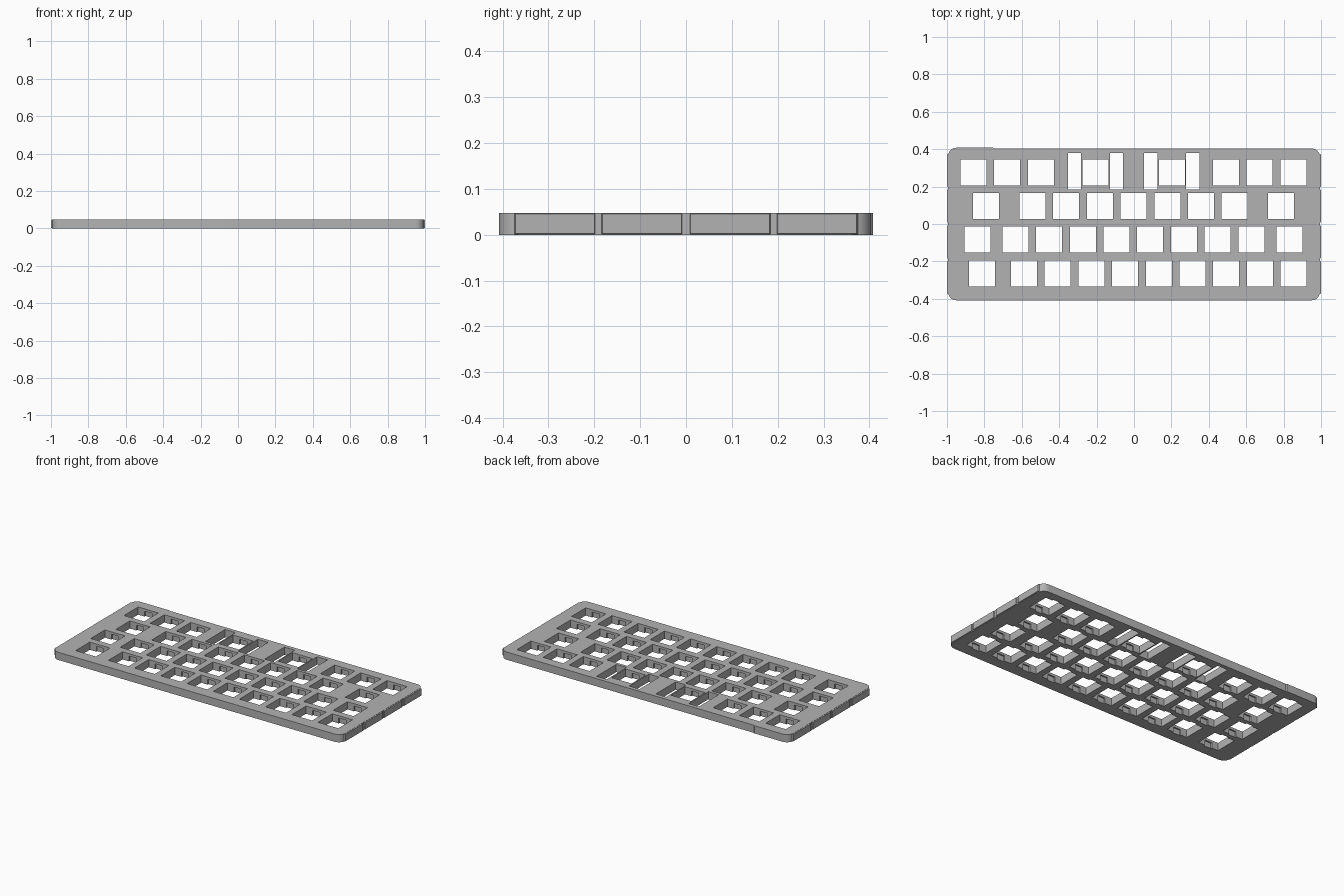
import bpy, bmesh, math
from mathutils import Vector

cube = bpy.data.objects.get("Cube")
if cube:
    bpy.data.objects.remove(cube, do_unlink=True)

THICK = 0.048       # plate thickness
SIDE = 0.994        # half width without the edge pads
HOLE = 0.139        # switch opening
PITCH = 0.1802      # spacing of neighbouring keys

grey = bpy.data.materials.new("plate_grey")
grey.use_nodes = True
grey.diffuse_color = (0.45, 0.45, 0.45, 1)
grey.node_tree.nodes["Principled BSDF"].inputs["Base Color"].default_value = (0.45, 0.45, 0.45, 1)


def make_object(name, bm):
    bmesh.ops.recalc_face_normals(bm, faces=bm.faces)
    mesh = bpy.data.meshes.new(name)
    bm.to_mesh(mesh)
    bm.free()
    mesh.materials.append(grey)
    obj = bpy.data.objects.new(name, mesh)
    bpy.context.collection.objects.link(obj)
    return obj


def add_box(bm, x, y, z0, z1, sx, sy):
    verts = bmesh.ops.create_cube(bm, size=1)["verts"]
    for v in verts:
        v.co = Vector((x + v.co.x * sx, y + v.co.y * sy, (z0 + z1) / 2 + v.co.z * (z1 - z0)))
    return verts


def run(start, count):
    return [start + PITCH * i for i in range(count)]


# Key centres by row, with the wider keys at the ends
rows = {
    0.275: run(-0.858, 3) + [-0.206, 0.202] + run(0.492, 3),
    0.097: [-0.790] + run(-0.543, 7) + [0.787],
    -0.083: [-0.836] + run(-0.634, 8) + [0.831],
    -0.264: [-0.813] + run(-0.588, 9),
}

# Plate outline with rounded corners and a slight step in the back edge
RADIUS, STEPS = 0.045, 8
outline = []
corners = [(1, -0.408, 270), (1, 0.404, 0), (-1, 0.408, 90), (-1, -0.408, 180)]
for sx, edge, start in corners:
    cx = sx * (SIDE - RADIUS)
    cy = edge - math.copysign(RADIUS, edge)
    if start == 90:
        outline += [(-0.75, 0.404), (-0.755, 0.408)]
    for i in range(STEPS + 1):
        a = math.radians(start + 90 * i / STEPS)
        outline.append((cx + RADIUS * math.cos(a), cy + RADIUS * math.sin(a)))

bm = bmesh.new()
base = bm.faces.new([bm.verts.new((x, y, 0)) for x, y in outline])
extruded = bmesh.ops.extrude_face_region(bm, geom=[base], use_keep_orig=True)["geom"]
bmesh.ops.translate(bm, vec=(0, 0, THICK), verts=[g for g in extruded if isinstance(g, bmesh.types.BMVert)])
plate = make_object("switch_plate", bm)

# Switch openings and the paired stabiliser slots beside the two wide keys
bm = bmesh.new()
for y, xs in rows.items():
    for x in xs:
        add_box(bm, x, y, -0.1, 0.1, HOLE, HOLE)
for x in (-0.206, 0.202):
    for side in (-1, 1):
        add_box(bm, x + side * 0.1125, 0.282, -0.1, 0.1, 0.071, 0.194)
openings = make_object("opening_cutter", bm)

# Clip recesses under the front and back lip of each opening
bm = bmesh.new()
for y, xs in rows.items():
    for x in xs:
        add_box(bm, x, y, -0.1, 0.033, 0.05, HOLE + 0.018)
recesses = make_object("clip_recess_cutter", bm)

bpy.context.view_layer.objects.active = plate
plate.select_set(True)
for cutter in (openings, recesses):
    cutter.hide_render = True
    mod = plate.modifiers.new("cut", "BOOLEAN")
    mod.operation = "DIFFERENCE"
    mod.solver = "EXACT"
    mod.object = cutter
    bpy.ops.object.modifier_apply(modifier=mod.name)
    bpy.data.objects.remove(cutter, do_unlink=True)
bpy.ops.object.shade_smooth_by_angle(angle=math.radians(25))

# Thin bevelled pads along both short edges
for side, name in ((1, "left_edge_pads"), (-1, "right_edge_pads")):
    bm = bmesh.new()
    for y in (-0.286, -0.096, 0.096, 0.286):
        for v in add_box(bm, side * 0.995, y, 0, THICK, 0.01, 0.178):
            if abs(v.co.x) > SIDE:
                v.co.y += math.copysign(0.003, y - v.co.y)
                v.co.z += 0.003 if v.co.z < THICK / 2 else -0.003
    make_object(name, bm)
